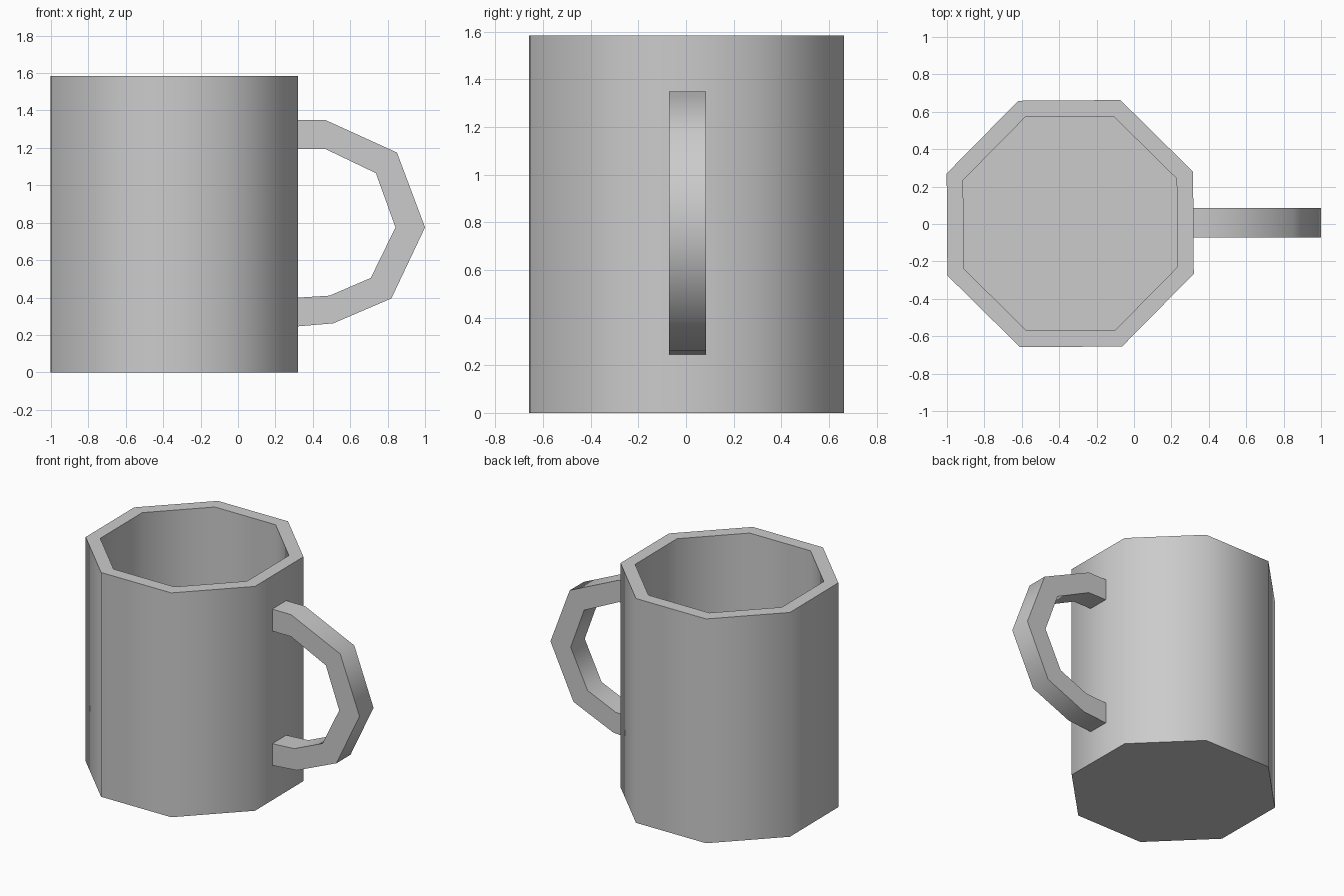
import bpy
import bmesh
from math import cos, sin, radians

if "Cube" in bpy.data.objects:
    bpy.data.objects.remove(bpy.data.objects["Cube"], do_unlink=True)

# Plain grey ceramic
grey = bpy.data.materials.new("plain_grey")
grey.use_nodes = True
colour = (0.6, 0.6, 0.6, 1)
grey.diffuse_color = colour
grey.node_tree.nodes["Principled BSDF"].inputs["Base Color"].default_value = colour


def finish(name, bm):
    """Turn a bmesh into a smooth-shaded object with sharp rims."""
    bmesh.ops.recalc_face_normals(bm, faces=bm.faces)
    mesh = bpy.data.meshes.new(name)
    bm.to_mesh(mesh)
    bm.free()
    mesh.materials.append(grey)
    obj = bpy.data.objects.new(name, mesh)
    bpy.context.collection.objects.link(obj)
    bpy.ops.object.select_all(action="DESELECT")
    obj.select_set(True)
    bpy.context.view_layer.objects.active = obj
    bpy.ops.object.shade_smooth_by_angle(angle=radians(60))
    return obj


def bridge(bm, loop_a, loop_b):
    n = len(loop_a)
    for i in range(n):
        j = (i + 1) % n
        bm.faces.new((loop_a[i], loop_a[j], loop_b[j], loop_b[i]))


# Cup body: octagonal rings from outer base, over the rim, to inner floor
SIDES = 8
OUTER, INNER, HEIGHT, FLOOR = 0.713, 0.618, 1.585, 0.09
bm = bmesh.new()
rings = []
for radius, z in ((OUTER, 0), (OUTER, HEIGHT), (INNER, HEIGHT), (INNER, FLOOR)):
    angles = [radians(22.9 + 360 * i / SIDES) for i in range(SIDES)]
    rings.append([bm.verts.new((radius * cos(a), radius * sin(a), z)) for a in angles])
for lower, upper in zip(rings, rings[1:]):
    bridge(bm, lower, upper)
bm.faces.new(rings[0])
bm.faces.new(rings[-1])
cup = finish("cup_body", bm)
cup.location = (-0.341, 0.002, 0)

# Handle: rectangular bar following paired outer and inner outline points
outer = [(0.3, 1.35), (0.465, 1.35), (0.85, 1.175), (1.0, 0.775),
         (0.82, 0.395), (0.51, 0.262), (0.3, 0.244)]
inner = [(0.3, 1.195), (0.465, 1.195), (0.737, 1.065), (0.842, 0.775),
         (0.71, 0.505), (0.49, 0.41), (0.3, 0.398)]
FRONT, BACK = -0.072, 0.085
bm = bmesh.new()
sections = []
for (xo, zo), (xi, zi) in zip(outer, inner):
    corners = ((xo, FRONT, zo), (xo, BACK, zo), (xi, BACK, zi), (xi, FRONT, zi))
    sections.append([bm.verts.new(c) for c in corners])
for start, end in zip(sections, sections[1:]):
    bridge(bm, start, end)
bm.faces.new(sections[0])
bm.faces.new(sections[-1])
finish("handle", bm)
